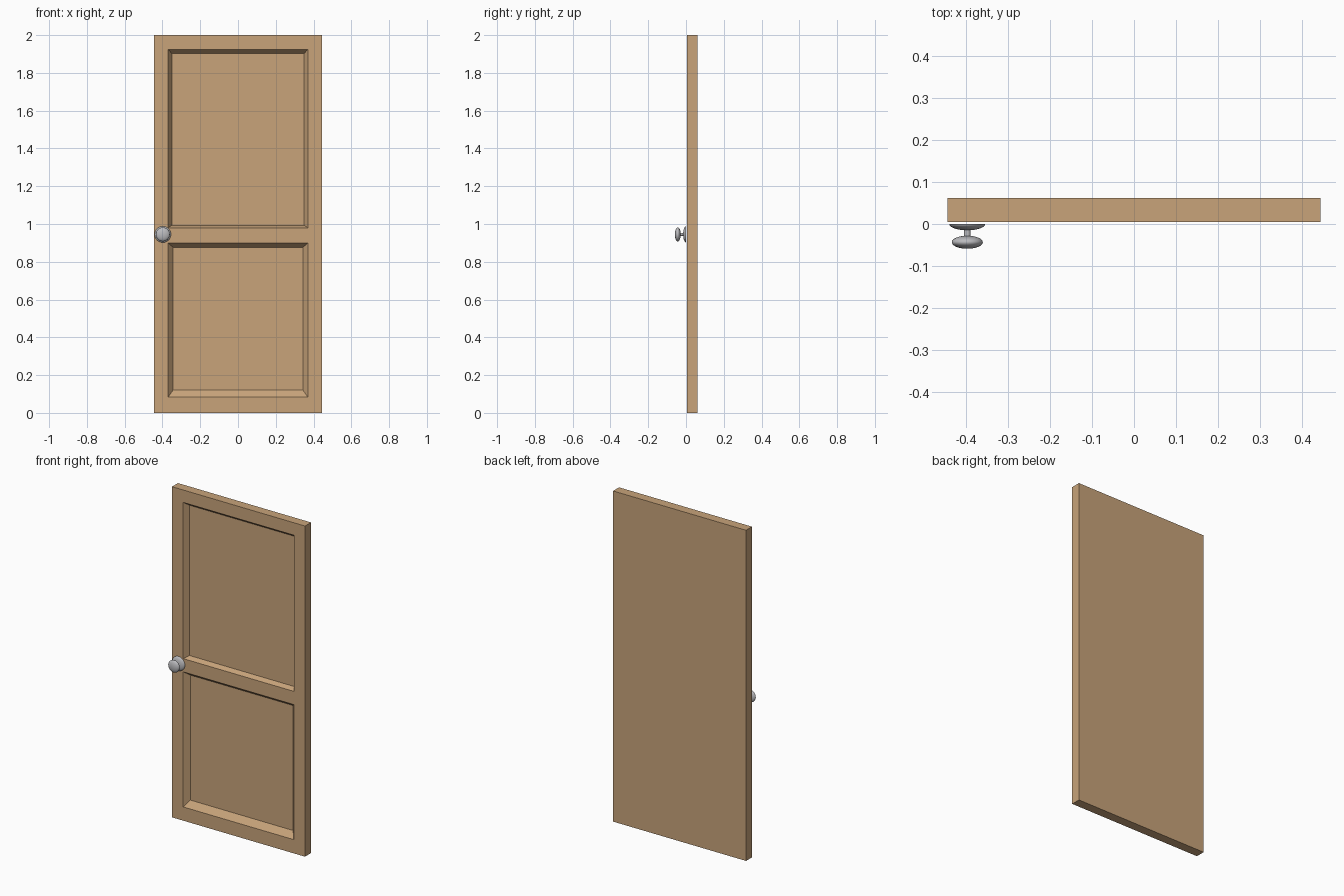
import bpy, bmesh, math

if "Cube" in bpy.data.objects:
    bpy.data.objects.remove(bpy.data.objects["Cube"])


def material(name, rgb):
    m = bpy.data.materials.new(name)
    m.diffuse_color = (*rgb, 1)
    m.use_nodes = True
    m.node_tree.nodes["Principled BSDF"].inputs["Base Color"].default_value = m.diffuse_color
    return m


def add_object(name, bm, mat):
    bmesh.ops.recalc_face_normals(bm, faces=bm.faces)
    mesh = bpy.data.meshes.new(name)
    bm.to_mesh(mesh)
    bm.free()
    ob = bpy.data.objects.new(name, mesh)
    bpy.context.collection.objects.link(ob)
    mesh.materials.append(mat)
    return ob


wood = material("tan wood", (0.58, 0.37, 0.195))
metal = material("grey metal", (0.50, 0.50, 0.52))

# Door slab: front grid of stiles, rails and panel cells
FRONT, BACK, DEPTH = 0.005, 0.062, 0.03
xs = [-0.445, -0.37, 0.37, 0.445]
zs = [0, 0.083, 0.90, 0.98, 1.925, 2.0]
# sunken floor (half width, bottom, top) for each panel row
panels = {1: (0.344, 0.12, 0.876), 3: (0.35, 0.993, 1.902)}

bm = bmesh.new()
grid = [[bm.verts.new((x, FRONT, z)) for x in xs] for z in zs]
panel_faces = []
for r in range(len(zs) - 1):
    for c in range(len(xs) - 1):
        f = bm.faces.new((grid[r][c], grid[r][c + 1], grid[r + 1][c + 1], grid[r + 1][c]))
        if c == 1 and r in panels:
            panel_faces.append((f, panels[r]))

# Sides and back
border = [e for e in bm.edges if e.is_boundary]
geo = bmesh.ops.extrude_edge_only(bm, edges=border)["geom"]
for v in geo:
    if isinstance(v, bmesh.types.BMVert):
        v.co.y = BACK
rim = [e for e in geo if isinstance(e, bmesh.types.BMEdge) and e.is_boundary]
bmesh.ops.holes_fill(bm, edges=rim, sides=0)

# Sunken panels with sloped borders
for f, (half, low, high) in panel_faces:
    floor = bmesh.ops.extrude_discrete_faces(bm, faces=[f])["faces"][0]
    mid = floor.calc_center_median().z
    for v in floor.verts:
        v.co = (math.copysign(half, v.co.x), FRONT + DEPTH,
                low if v.co.z < mid else high)
add_object("door_panel", bm, wood)


# Turned knob parts: (radius, y) profile spun around the y axis
def lathe(name, profile, cx=-0.398, cz=0.945, n=32):
    bm = bmesh.new()
    vs = [bm.verts.new((cx + r, y, cz)) for r, y in profile]
    es = [bm.edges.new(p) for p in zip(vs, vs[1:])]
    bmesh.ops.spin(bm, geom=vs + es, cent=(cx, 0, cz), axis=(0, 1, 0),
                   angle=math.tau, steps=n, use_duplicate=False)
    bmesh.ops.remove_doubles(bm, verts=bm.verts, dist=1e-5)
    ob = add_object(name, bm, metal)
    bpy.ops.object.select_all(action='DESELECT')
    ob.select_set(True)
    bpy.context.view_layer.objects.active = ob
    bpy.ops.object.shade_smooth_by_angle(angle=math.radians(40))


def arc(radius, half_depth, y, start, end, steps):
    angles = [start + (end - start) * i / steps for i in range(steps + 1)]
    return [(radius * math.sin(a), y + half_depth * math.cos(a)) for a in angles]


lathe("rosette", [(0, 0)] + arc(0.043, 0.015, 0, math.pi / 2, math.pi, 8))
lathe("knob_stem", [(0, -0.01), (0.008, -0.01), (0.008, -0.035), (0, -0.035)])
lathe("knob", arc(0.037, 0.0155, -0.0435, 0, math.pi, 16))
